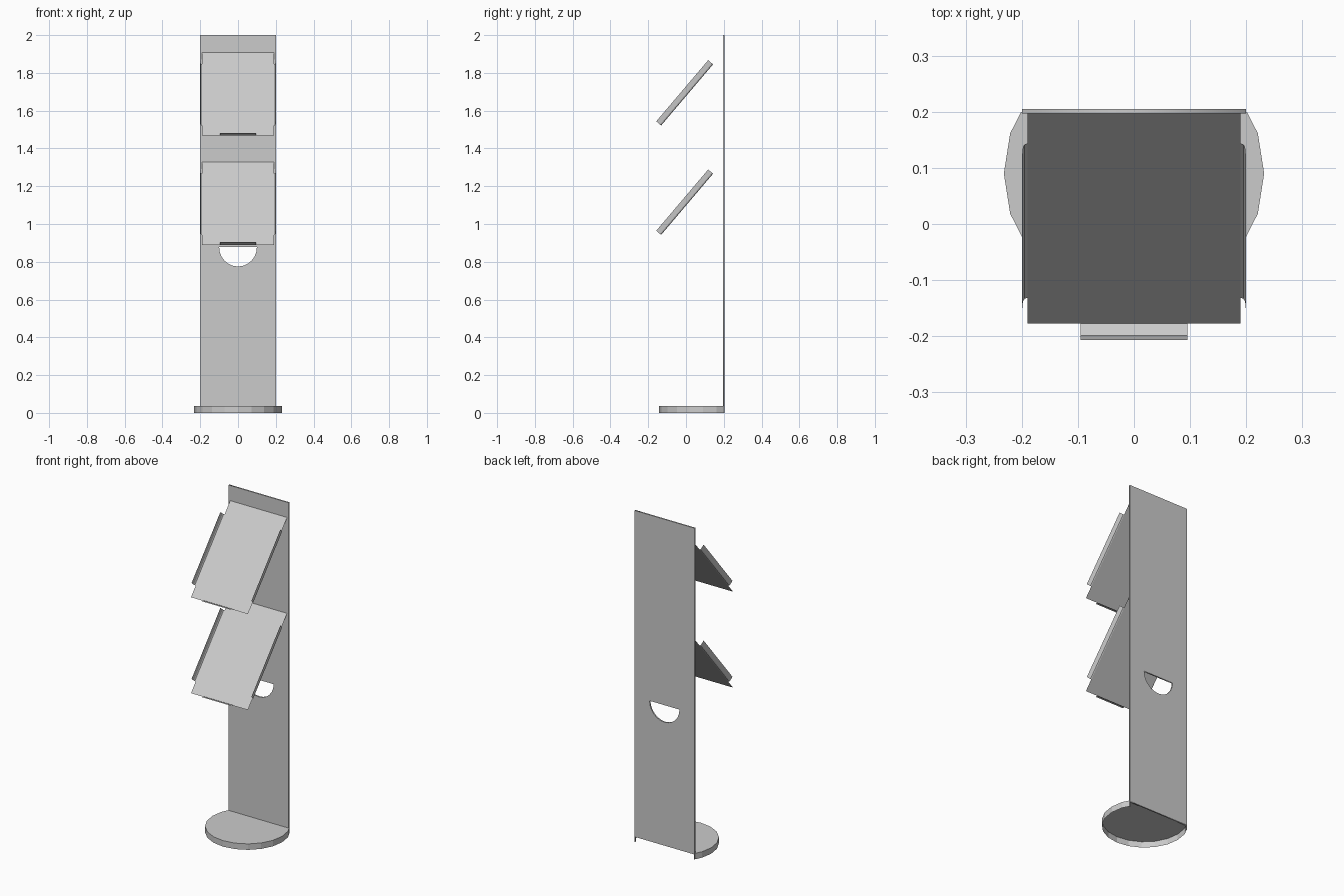
import bpy, bmesh
from math import pi, sin, cos
from mathutils import Vector

if "Cube" in bpy.data.objects:
    bpy.data.objects.remove(bpy.data.objects["Cube"])


def mesh_object(name, bm):
    bmesh.ops.remove_doubles(bm, verts=bm.verts, dist=1e-5)
    me = bpy.data.meshes.new(name)
    bm.to_mesh(me)
    bm.free()
    ob = bpy.data.objects.new(name, me)
    bpy.context.collection.objects.link(ob)
    return ob


def strip(bm, a, b):
    """Quads between two matching rows of points."""
    va = [bm.verts.new(p) for p in a]
    vb = [bm.verts.new(p) for p in b]
    for i in range(len(a) - 1):
        bm.faces.new((va[i], vb[i], vb[i + 1], va[i + 1]))


# Tall back panel: filled outline with a half-round opening and a slot at the foot
cu = bpy.data.curves.new("back_panel", 'CURVE')
cu.dimensions = '2D'
cu.fill_mode = 'BOTH'
cu.extrude = 0.004
outline = [(-.2, 0), (-.196, 0), (-.196, .03), (.196, .03),
           (.196, 0), (.2, 0), (.2, 2), (-.2, 2)]
opening = [(.1 * cos(pi + pi * i / 12), .878 + .103 * sin(pi + pi * i / 12))
           for i in range(13)]
for pts in (outline, opening):
    sp = cu.splines.new('POLY')
    sp.points.add(len(pts) - 1)
    for p, (x, z) in zip(sp.points, pts):
        p.co = (x, z, 0, 1)
    sp.use_cyclic_u = True
panel = bpy.data.objects.new("back_panel", cu)
bpy.context.collection.objects.link(panel)
panel.rotation_euler = (pi / 2, 0, 0)
panel.location = (0, 0.201, 0)
bpy.context.view_layer.objects.active = panel
panel.select_set(True)
bpy.ops.object.convert(target='MESH')

# Hollow round base: 20-sided, cut flat at the panel, open below and behind
R, CY, H, BACK = .232, .09, .036, .2
bm = bmesh.new()
ring = [(R * cos(i * pi / 10), CY + R * sin(i * pi / 10)) for i in range(20)]
top = [bm.verts.new((x, y, H)) for x, y in ring]
low = [bm.verts.new((x, y, 0)) for x, y in ring]
bm.faces.new(top)
for i in range(20):
    j = (i + 1) % 20
    bm.faces.new((low[i], low[j], top[j], top[i]))
bmesh.ops.bisect_plane(bm, geom=bm.verts[:] + bm.edges[:] + bm.faces[:],
                       plane_co=(0, BACK, 0), plane_no=(0, 1, 0), clear_outer=True)
mesh_object("base", bm)

# Sloping sheet-metal trays with flared sides and a front lip
along = Vector((0, .377, .444))
LEN = along.length
along.normalize()
normal = Vector((0, -along.z, along.y))


def on_tray(x, s, n):
    return Vector((x, 0, 0)) + along * s + normal * n


flap = [(.19, 0), (.195, .002), (.198, .008), (.2, .034)]
lip = [(0, 0), (-.001, .02), (-.003, .026), (-.010, .030)]


def build_tray(name, z):
    bm = bmesh.new()
    strip(bm, [on_tray(-.19, 0, 0), on_tray(-.19, LEN, 0)],
          [on_tray(.19, 0, 0), on_tray(.19, LEN, 0)])
    for side in (1, -1):
        ends = [[on_tray(side * x, s, n) for x, n in flap] for s in (.07, .495)]
        strip(bm, *ends[::side])
    strip(bm, *[[on_tray(x, s, n) for s, n in lip] for x in (.095, -.095)])
    mesh_object(name, bm).location = (0, -.177, z)


build_tray("upper_tray", 1.468)
build_tray("lower_tray", .889)
